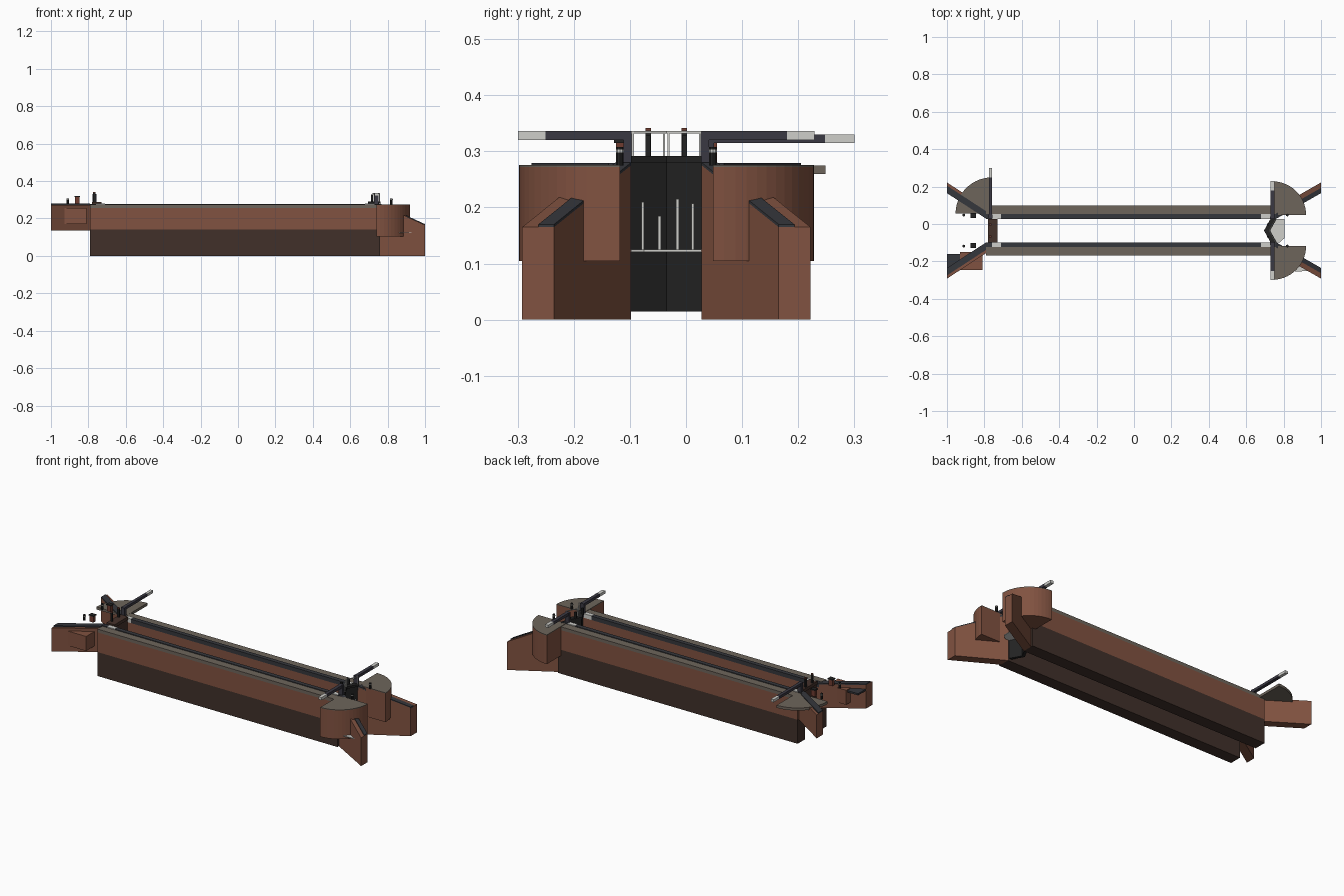
import bpy, bmesh, math

cube = bpy.data.objects.get("Cube")
if cube:
    bpy.data.objects.remove(cube, do_unlink=True)


def material(name, r, g, b):
    m = bpy.data.materials.new(name)
    m.use_nodes = True
    m.diffuse_color = (r, g, b, 1)
    m.node_tree.nodes["Principled BSDF"].inputs["Base Color"].default_value = (r, g, b, 1)
    return m


BRICK = material("brick", 0.22, 0.085, 0.052)
WET = material("wet brick", 0.052, 0.03, 0.023)
PAVING = material("paving", 0.155, 0.13, 0.105)
COPING = material("coping stone", 0.036, 0.038, 0.045)
BEAM = material("painted beam", 0.042, 0.04, 0.055)
GATE = material("black timber", 0.016, 0.016, 0.016)
WOOD = material("brown timber", 0.06, 0.032, 0.024)
WHITE = material("white paint", 0.62, 0.62, 0.59)
RED = material("dull red", 0.16, 0.045, 0.03)

MID = -0.035          # centre line of the chamber
INNER, EDGE, OUTER = 0.063, 0.088, 0.133
SIDES = (("front", -1), ("back", 1))


def prism(name, pts, z0, tops, mat):
    """Upright prism over a plan outline; tops is one height or one per corner."""
    if not isinstance(tops, (list, tuple)):
        tops = [tops] * len(pts)
    if not isinstance(z0, (list, tuple)):
        z0 = [z0] * len(pts)
    bm = bmesh.new()
    low = [bm.verts.new((x, y, z)) for (x, y), z in zip(pts, z0)]
    high = [bm.verts.new((x, y, z)) for (x, y), z in zip(pts, tops)]
    bm.faces.new(low)
    bm.faces.new(high)
    n = len(pts)
    for i in range(n):
        j = (i + 1) % n
        bm.faces.new((low[i], low[j], high[j], high[i]))
    bmesh.ops.recalc_face_normals(bm, faces=bm.faces)
    me = bpy.data.meshes.new(name)
    bm.to_mesh(me)
    bm.free()
    me.materials.append(mat)
    ob = bpy.data.objects.new(name, me)
    bpy.context.collection.objects.link(ob)
    return ob


def box(name, x0, x1, y0, y1, z0, z1, mat):
    return prism(name, [(x0, y0), (x1, y0), (x1, y1), (x0, y1)], z0, z1, mat)


def strip(name, s, x0, x1, d0, d1, z0, z1, mat):
    """Box measured by distance from the centre line on side s."""
    return box(name, x0, x1, MID + s * d0, MID + s * d1, z0, z1, mat)


def quarter(cx, cy, r, dx, dy, steps=14):
    arc = [(cx + dx * r * math.cos(math.pi / 2 * i / steps),
            cy + dy * r * math.sin(math.pi / 2 * i / steps)) for i in range(steps + 1)]
    return [(cx, cy)] + arc


def cylinder(name, x, y, r, z0, z1, mat):
    pts = [(x + r * math.cos(math.tau * i / 10), y + r * math.sin(math.tau * i / 10))
           for i in range(10)]
    return prism(name, pts, z0, z1, mat)


for label, s in SIDES:
    def plan(points):
        return [(x, MID + s * d) for x, d in points]

    # Chamber wall: wet foot, dry brick, paving and coping
    strip(label + "_wall_foot", s, -0.79, 0.76, INNER, OUTER, 0, 0.14, WET)
    strip(label + "_wall", s, -0.79, 0.76, INNER, OUTER, 0.14, 0.255, BRICK)
    strip(label + "_paving", s, -0.79, 0.76, EDGE, OUTER, 0.255, 0.274, PAVING)
    strip(label + "_coping", s, -0.71, 0.68, INNER, EDGE, 0.255, 0.278, COPING)
    for x0, x1 in ((-0.76, -0.71), (0.68, 0.73)):
        strip(label + "_coping_end", s, x0, x1, INNER, EDGE, 0.255, 0.279, WHITE)
    for x0, x1 in ((-0.79, -0.76), (0.73, 0.76)):
        strip(label + "_coping_tip", s, x0, x1, INNER, EDGE, 0.255, 0.278, COPING)

    # Lower wing wall, sloping down and splaying out
    prism(label + "_lower_wing", plan([(0.76, INNER), (1, 0.2), (1, 0.257), (0.76, 0.12)]),
          0, [0.275, 0.165, 0.165, 0.275], BRICK)
    prism(label + "_lower_wing_coping",
          plan([(0.76, INNER), (1, 0.2), (1, 0.228), (0.76, 0.091)]),
          [0.27, 0.16, 0.16, 0.27], [0.28, 0.17, 0.17, 0.28], COPING)

    # Lower quarter round platform
    fan = quarter(0.74, MID + s * 0.083, 0.18, 1, s)
    prism(label + "_round_base", fan, 0.105, 0.272, BRICK)
    prism(label + "_round_paving", fan, 0.272, 0.276, PAVING)

    # Upper wing wall, level and hanging
    prism(label + "_upper_wing", plan([(-0.79, INNER), (-1, 0.2), (-1, 0.257), (-0.79, 0.12)]),
          0.135, 0.272, BRICK)
    prism(label + "_upper_wing_coping",
          plan([(-0.79, INNER), (-1, 0.2), (-1, 0.24), (-0.79, 0.103)]),
          0.272, 0.279, COPING)

    # Mitre gate leaf with cap, heel post and balance beam
    prism(label + "_gate_leaf", plan([(0.735, INNER), (0.7, 0), (0.718, 0), (0.753, INNER)]),
          0.015, 0.28, GATE)
    prism(label + "_gate_cap", plan([(0.73, INNER), (0.695, 0), (0.728, 0), (0.763, INNER)]),
          0.28, 0.292, GATE)
    strip(label + "_heel_post", s, 0.728, 0.752, 0.062, 0.076, 0.26, 0.336, BEAM)
    strip(label + "_balance_beam", s, 0.73, 0.75, 0.066, 0.215, 0.32, 0.336, BEAM)
    strip(label + "_beam_end", s, 0.73, 0.75, 0.215, 0.264, 0.32, 0.336, WHITE)
    strip(label + "_gate_paddle", s, 0.71, 0.722, 0.028, 0.037, 0.29, 0.328, GATE)

    # Hand rail over the leaf
    for d, x in ((0.004, 0.724), (0.06, 0.757)):
        strip(label + "_rail_post", s, x - 0.002, x + 0.002, d - 0.002, d + 0.002,
              0.285, 0.336, WHITE)
    prism(label + "_hand_rail", plan([(0.755, INNER), (0.72, 0), (0.725, 0), (0.76, INNER)]),
          0.332, 0.336, WHITE)

    # Bollards and upper winding boxes
    for x in (-0.91, 0.82):
        y = MID + s * 0.083
        cylinder(label + "_bollard", x, y, 0.007, 0.275, 0.298, GATE)
        cylinder(label + "_bollard_band", x, y, 0.0075, 0.298, 0.303, WHITE)
        cylinder(label + "_bollard_cap", x, y, 0.007, 0.303, 0.308, GATE)
    strip(label + "_winding_box", s, -0.872, -0.847, 0.07, 0.09, 0.28, 0.315, RED)
    strip(label + "_winding_lid", s, -0.875, -0.844, 0.067, 0.093, 0.315, 0.321, GATE)

    # Paddle posts on the upper gate
    strip(label + "_upper_paddle", s, -0.775, -0.763, 0.027, 0.037, 0.285, 0.337, GATE)
    strip(label + "_upper_paddle_tip", s, -0.775, -0.763, 0.027, 0.037, 0.337, 0.342, RED)

# Upper gate with single balance beam
box("upper_gate", -0.775, -0.735, MID - INNER, MID + INNER, 0.11, 0.27, WOOD)
box("upper_gate_cap", -0.78, -0.73, MID - INNER, MID + INNER, 0.27, 0.288, WOOD)
box("upper_heel_post", -0.778, -0.756, 0.03, 0.05, 0.26, 0.33, BEAM)
box("upper_beam", -0.776, -0.758, 0.03, 0.248, 0.315, 0.33, BEAM)
box("upper_beam_end", -0.776, -0.758, 0.248, 0.3, 0.315, 0.33, WHITE)

# Upper quarter round paving, side block and corner slab
prism("upper_round_paving", quarter(-0.76, 0.055, 0.194, -1, 1), 0.26, 0.275, PAVING)
box("wing_side_block", -0.93, -0.81, -0.245, -0.15, 0.17, 0.255, BRICK)
prism("corner_slab", [(-1, -0.16), (-0.87, -0.16), (-1, -0.24)], 0.24, 0.25, COPING)

# Foam, leaks and side plate below the mitre gate
prism("foam", [(0.74, -0.098), (0.78, -0.098), (0.805, -0.075), (0.805, 0.028),
               (0.74, 0.028), (0.71, MID)], 0.121, 0.125, WHITE)
prism("side_foam", [(0.85, -0.2), (0.94, -0.25), (0.86, -0.255)], 0.122, 0.126, WHITE)
for y, top in ((-0.077, 0.21), (-0.047, 0.185), (-0.015, 0.215), (0.012, 0.207)):
    x = 0.722 + abs(y - MID) * 0.55
    box("leak", x, x + 0.004, y - 0.0025, y + 0.0025, 0.123, top, WHITE)
box("side_plate", 0.9, 0.906, -0.183, -0.178, 0.125, 0.158, BEAM)
